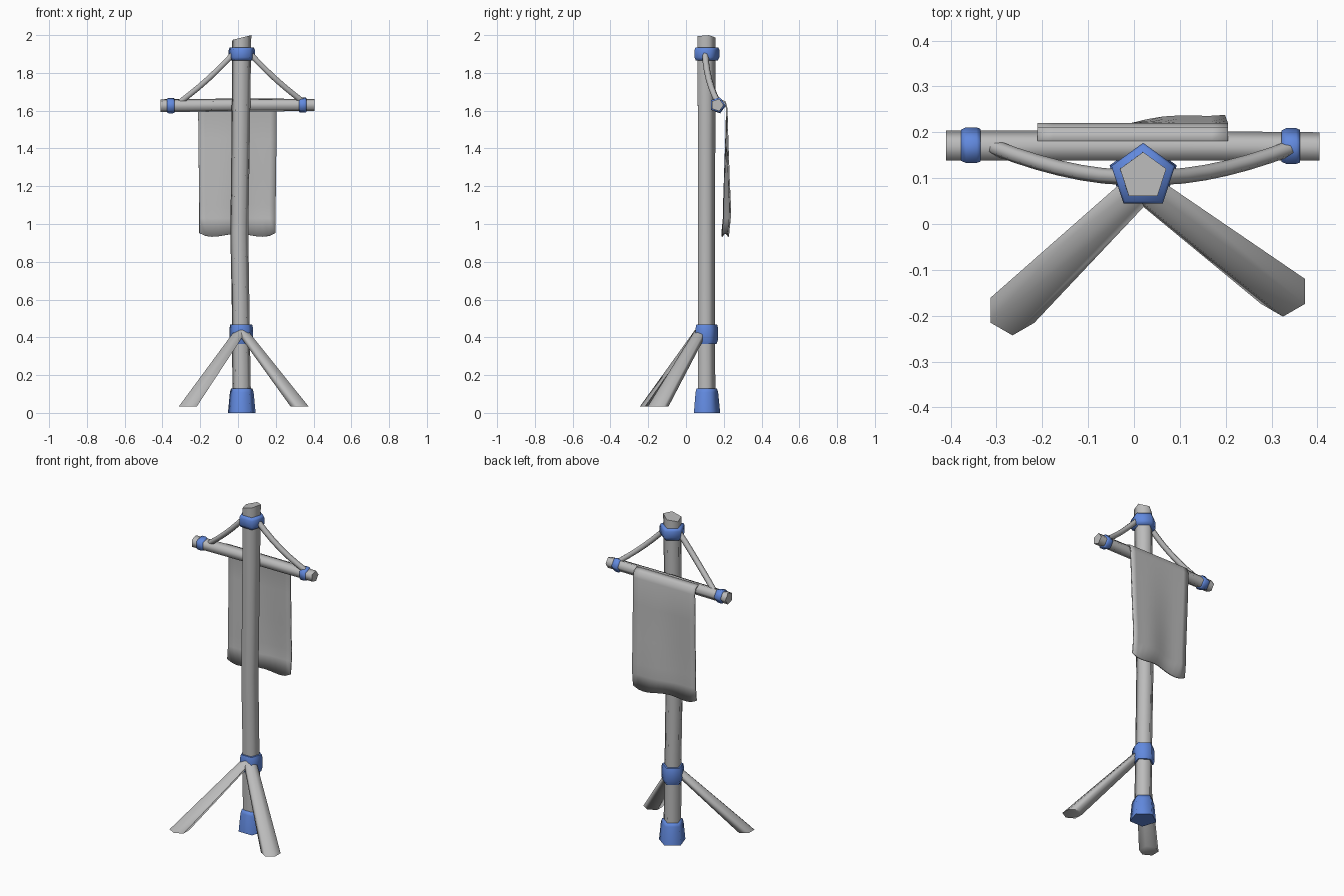
import bpy
import bmesh
import math
from mathutils import Vector

cube = bpy.data.objects.get("Cube")
if cube:
    bpy.data.objects.remove(cube, do_unlink=True)


def material(name, rgb):
    m = bpy.data.materials.new(name)
    m.use_nodes = True
    m.diffuse_color = (*rgb, 1)
    m.node_tree.nodes["Principled BSDF"].inputs["Base Color"].default_value = (*rgb, 1)
    return m


GREY = material("grey wood and cloth", (0.5, 0.5, 0.5))
BLUE = material("blue binding", (0.12, 0.25, 0.73))


def finish(name, bm, mat, angle):
    bmesh.ops.recalc_face_normals(bm, faces=bm.faces)
    mesh = bpy.data.meshes.new(name)
    bm.to_mesh(mesh)
    bm.free()
    mesh.materials.append(mat)
    obj = bpy.data.objects.new(name, mesh)
    bpy.context.collection.objects.link(obj)
    bpy.ops.object.select_all(action="DESELECT")
    obj.select_set(True)
    bpy.context.view_layer.objects.active = obj
    bpy.ops.object.shade_smooth_by_angle(angle=math.radians(angle))
    return obj


def tube(name, path, radii, mat, sides=5, level=False, slant=0, angle=75):
    """Loft a polygon along a path; level keeps every ring horizontal."""
    pts = [Vector(p) for p in path]
    bm = bmesh.new()
    rings = []
    for i, (p, r) in enumerate(zip(pts, radii)):
        t = (pts[min(i + 1, len(pts) - 1)] - pts[max(i - 1, 0)]).normalized()
        if level:
            t = Vector((0, 0, 1))
        u = Vector((0, 1, 0)).cross(t).normalized()
        v = t.cross(u)
        ring = []
        for k in range(sides):
            a = math.pi / 2 + math.tau * k / sides
            ring.append(bm.verts.new(p + r * (u * math.cos(a) + v * math.sin(a))))
        rings.append(ring)
    for vert in rings[-1]:
        vert.co.z += slant * (vert.co.x - pts[-1].x)
    for a, b in zip(rings, rings[1:]):
        for k in range(sides):
            n = (k + 1) % sides
            bm.faces.new((a[k], a[n], b[n], b[k]))
    bm.faces.new(rings[0])
    bm.faces.new(rings[-1])
    return finish(name, bm, mat, angle)


def band(name, start, end, radius):
    """Binding with slightly rounded rims."""
    a, b = Vector(start), Vector(end)
    path = [a.lerp(b, f) for f in (0, 0.25, 0.8, 1)]
    tube(name, path, [radius * f for f in (0.88, 1, 1, 0.92)], BLUE)


PX, PY = 0.02, 0.104

# Upright pole, slightly crooked with a slanted cut on top
tube("pole",
     [(PX, PY, 0.02), (PX - 0.005, PY, 0.5), (PX - 0.013, PY, 0.95),
      (PX - 0.006, PY, 1.45), (PX, PY, 1.987)],
     [0.052, 0.049, 0.05, 0.051, 0.053], GREY, level=True, slant=0.25)

# Pole bindings and foot
band("top_binding", (PX, PY, 1.865), (PX, PY, 1.935), 0.073)
band("leg_binding", (PX - 0.003, PY, 0.365), (PX - 0.003, PY, 0.468), 0.066)
tube("pole_foot", [(PX, PY, 0), (PX, PY, 0.11), (PX, PY, 0.13)],
     [0.077, 0.066, 0.059], BLUE)

# Two splayed front legs with level-cut ends
for name, foot in (("right_leg", (-0.265, -0.188, 0.035)),
                   ("left_leg", (0.325, -0.147, 0.035))):
    tube(name, [foot, (PX - 0.003, PY - 0.02, 0.44)], [0.055, 0.036],
         GREY, sides=6, level=True)

# Crossbar behind the pole
tube("crossbar", [(-0.41, 0.168, 1.626), (0, 0.168, 1.63), (0.405, 0.166, 1.63)],
     [0.036, 0.036, 0.034], GREY)
band("right_bar_binding", (-0.377, 0.168, 1.627), (-0.335, 0.168, 1.627), 0.043)
band("left_bar_binding", (0.322, 0.166, 1.63), (0.362, 0.166, 1.63), 0.043)

# Ropes sagging from the pole top to the crossbar
for name, end in (("right_rope", -0.305), ("left_rope", 0.345)):
    start = PX + math.copysign(0.04, end)
    path = []
    for i in range(7):
        f = i / 6
        sag = 0.012 * math.sin(math.pi * f)
        path.append((start + (end - start) * f, 0.102 + 0.065 * f ** 1.7,
                     1.905 - 0.258 * f - sag))
    tube(name, path, [0.017] * len(path), GREY, sides=6)

# Hanging cloth: draped over the bar, twisted and curled at the hem
ROWS = [(1.658, 0.18, 0), (1.645, 0.208, 0), (1.61, 0.216, 0), (1.45, 0.216, 0.25),
        (1.25, 0.216, 0.65), (1.1, 0.217, 1), (1.03, 0.216, 1), (0.94, 0.208, 1)]
COLS = 12
bm = bmesh.new()
grid = []
for z, y, twist in ROWS:
    row = []
    for c in range(COLS + 1):
        s = 2 * c / COLS - 1
        ripple = 0.006 * math.sin(s * math.pi * 1.5)
        hem = twist * (0.008 * math.cos(s * 4.5) + 0.014 * s ** 8) if z < 1 else 0
        row.append(bm.verts.new((s * (0.208 - 0.006 * twist) - 0.003,
                                 y + twist * (0.023 * s + ripple), z + hem)))
    grid.append(row)
for a, b in zip(grid, grid[1:]):
    for c in range(COLS):
        bm.faces.new((a[c], a[c + 1], b[c + 1], b[c]))
cloth = finish("cloth", bm, GREY, 60)
solid = cloth.modifiers.new("thickness", "SOLIDIFY")
solid.thickness = 0.008
solid.offset = 0
